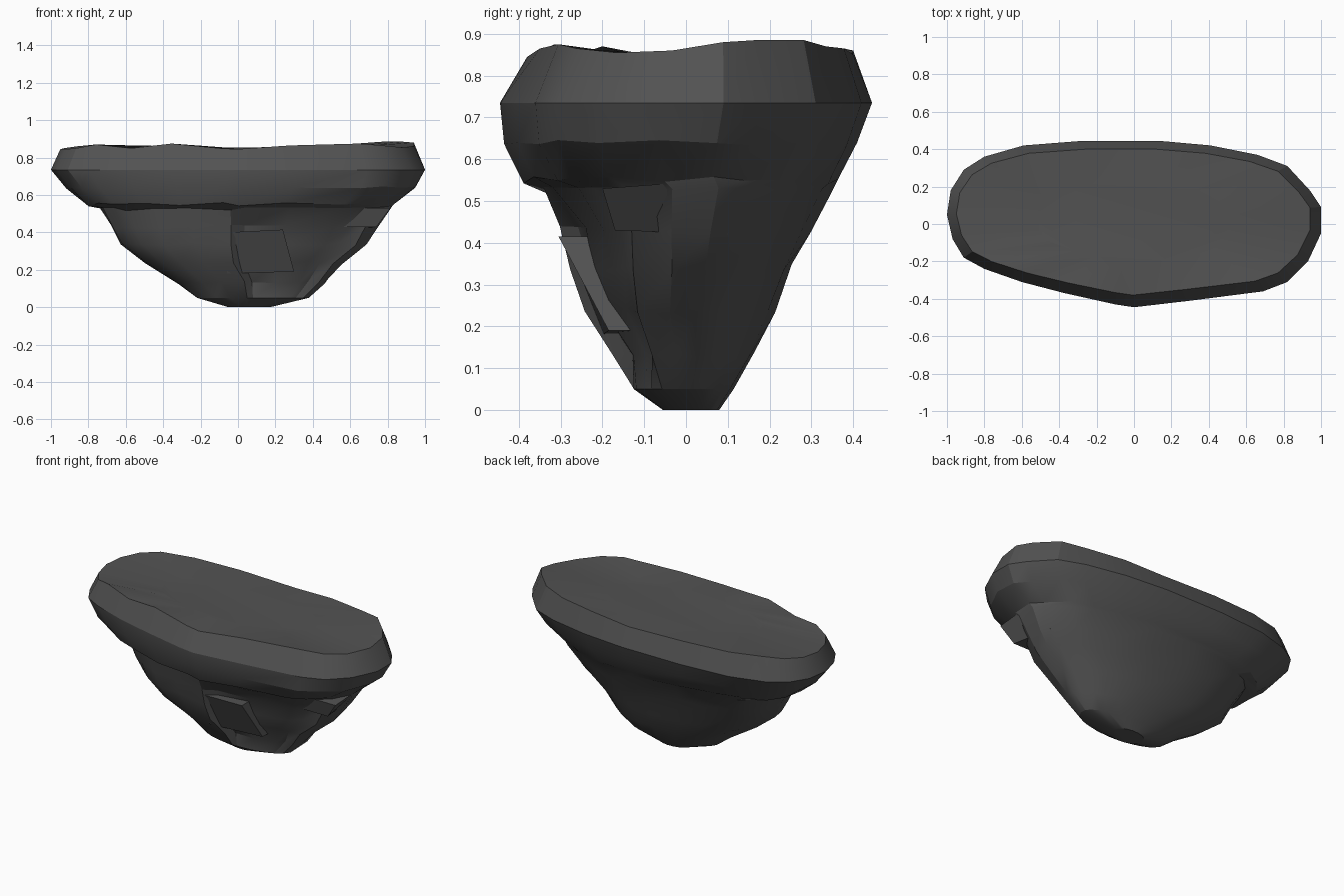
import bpy, bmesh, math, random

if "Cube" in bpy.data.objects:
    bpy.data.objects.remove(bpy.data.objects["Cube"])
random.seed(4)

stone = bpy.data.materials.new("dark stone")
stone.diffuse_color = (0.085, 0.085, 0.085, 1)
stone.use_nodes = True
stone.node_tree.nodes["Principled BSDF"].inputs["Base Color"].default_value = stone.diffuse_color

# Widest outline seen from above, counter-clockwise from the right end
OUT = [(1, .09), (.94, .18), (.82, .31), (.66, .37), (.41, .42), (.13, .445),
       (-.27, .445), (-.59, .42), (-.8, .36), (-.91, .29), (-.98, .18), (-1, .05),
       (-.97, -.08), (-.91, -.18), (-.8, -.24), (-.6, -.31), (-.37, -.37), (-.1, -.43),
       (0, -.445), (.3, -.41), (.69, -.36), (.82, -.31), (.93, -.2), (1, -.05)]
# Height of the uneven top rim at each outline point
RIM = [.88, .885, .885, .87, .865, .85, .86, .865, .87, .86, .85, .845,
       .845, .85, .87, .85, .875, .85, .845, .865, .875, .865, .855, .86]
# z, left, right, front, back, roundness (0 = outline, 1 = ellipse)
LEVELS = [(0, -.05, .17, -.055, .08, 1), (.05, -.22, .38, -.125, .115, 1),
          (.13, -.32, .47, -.175, .165, 1), (.24, -.50, .56, -.245, .215, .9),
          (.34, -.63, .69, -.275, .255, .8), (.43, -.68, .75, -.305, .30, .7),
          (.525, -.74, .82, -.335, .35, .6), (.55, -.82, .83, -.39, .365, .4),
          (.64, -.92, .95, -.44, .41, .15), (.735, -1, 1, -.445, .445, 0),
          (.865, -.95, .94, -.38, .40, 0)]


def finish(bm, name, angle):
    bmesh.ops.recalc_face_normals(bm, faces=bm.faces)
    me = bpy.data.meshes.new(name)
    bm.to_mesh(me)
    bm.free()
    me.materials.append(stone)
    ob = bpy.data.objects.new(name, me)
    bpy.context.collection.objects.link(ob)
    bpy.ops.object.select_all(action='DESELECT')
    ob.select_set(True)
    bpy.context.view_layer.objects.active = ob
    bpy.ops.object.shade_smooth_by_angle(angle=math.radians(angle))
    return ob


# Rock body: rings lofted from the small foot to the wide overhanging rim
bm = bmesh.new()
n = len(OUT)
rings = []
for li, (z, x0, x1, y0, y1, w) in enumerate(LEVELS):
    ring = []
    for i, (px, py) in enumerate(OUT):
        u, v = px, py / .445
        a = math.atan2(v, u)
        u, v = u + (math.cos(a) - u) * w, v + (math.sin(a) - v) * w
        x = (x0 + x1) / 2 + (x1 - x0) / 2 * u
        y = (y0 + y1) / 2 + (y1 - y0) / 2 * v
        zz = RIM[i] if li == len(LEVELS) - 1 else z
        if 2 <= li <= 5 and 18 <= i <= 21:      # hollow in the front right
            y += .045
        if 2 <= li <= 8:                        # weathering
            zz += random.uniform(-.01, .01)
            if v < .3:
                y += random.uniform(-.006, .006)
        ring.append(bm.verts.new((x, y, zz)))
    rings.append(ring)
# slightly sunken top
rings.append([bm.verts.new((v.co.x * .55, v.co.y * .55, .853)) for v in rings[-1]])
for a, b in zip(rings, rings[1:]):
    for i in range(n):
        j = (i + 1) % n
        bm.faces.new((a[i], a[j], b[j], b[i]))
bm.faces.new(rings[0][::-1])
bm.faces.new(rings[-1])
finish(bm, "rock_body", 24)


# Chunks of stone: a front outline given depth into the rock
def chunk(name, front, depth):
    bm = bmesh.new()
    f = [bm.verts.new(p) for p in front]
    b = [bm.verts.new((x + depth[0], y + depth[1], z)) for x, y, z in front]
    bm.faces.new(f)
    bm.faces.new(b[::-1])
    for i in range(len(f)):
        j = (i + 1) % len(f)
        bm.faces.new((f[i], b[i], b[j], f[j]))
    finish(bm, name, 20)


chunk("front_slab", [(-.06, -.285, .40), (.24, -.305, .415),
                     (.30, -.185, .19), (-.06, -.20, .18)], (0, .12))
chunk("right_ledge", [(.815, -.2, .53), (.82, .0, .545), (.76, .13, .53),
                      (.70, .10, .42), (.74, -.17, .43)], (-.2, 0))
